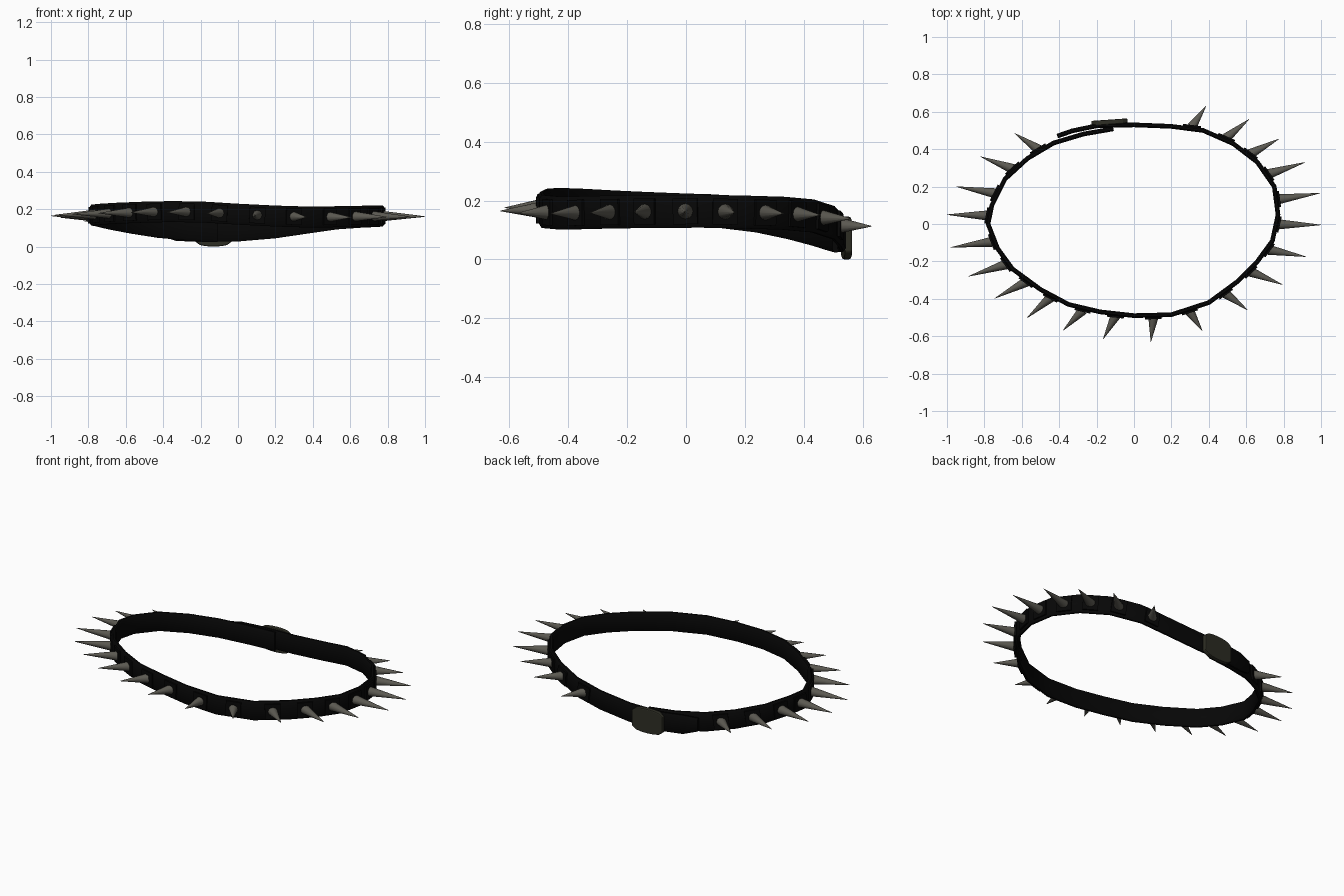
import bpy, bmesh, math
from mathutils import Vector, Matrix
from mathutils.geometry import intersect_line_line_2d

if "Cube" in bpy.data.objects:
    bpy.data.objects.remove(bpy.data.objects["Cube"], do_unlink=True)


def make_material(name, color):
    mat = bpy.data.materials.new(name)
    mat.use_nodes = True
    mat.diffuse_color = (*color, 1)
    bsdf = next(n for n in mat.node_tree.nodes if n.type == 'BSDF_PRINCIPLED')
    bsdf.inputs["Base Color"].default_value = (*color, 1)
    return mat


leather = make_material("black leather", (0.002, 0.002, 0.002))
metal = make_material("dull metal", (0.105, 0.1, 0.083))
dark_metal = make_material("dark olive metal", (0.027, 0.027, 0.018))


def make_object(name, bm, mat, smooth=False):
    bmesh.ops.recalc_face_normals(bm, faces=bm.faces)
    mesh = bpy.data.meshes.new(name)
    bm.to_mesh(mesh)
    bm.free()
    mesh.materials.append(mat)
    obj = bpy.data.objects.new(name, mesh)
    bpy.context.collection.objects.link(obj)
    if smooth:
        bpy.ops.object.select_all(action='DESELECT')
        bpy.context.view_layer.objects.active = obj
        obj.select_set(True)
        bpy.ops.object.shade_smooth_by_angle(angle=math.radians(40))
    return obj


# Centre line of the strap: inner end, left-hand side, front, other side, outer tail
path = [Vector(p) for p in (
    (-.11, .509, .08), (-.27, .481, .088), (-.43, .433, .103), (-.57, .35, .125),
    (-.69, .24, .148), (-.76, .1, .165), (-.78, 0, .168), (-.73, -.13, .173),
    (-.65, -.24, .178), (-.5, -.35, .184), (-.35, -.43, .187), (-.18, -.47, .184),
    (0, -.49, .173), (.2, -.485, .163), (.4, -.42, .157), (.55, -.31, .16),
    (.66, -.2, .162), (.74, -.09, .163), (.77, .05, .164), (.75, .2, .161),
    (.66, .33, .157), (.53, .43, .148), (.37, .5, .125), (.2, .522, .1),
    (0, .53, .083), (-.2, .525, .081), (-.33, .498, .086), (-.41, .47, .095))]
HALF_H, HALF_T = 0.056, 0.0125
UP = Vector((0, 0, 1))


def outward(tangent):
    return Vector((tangent.y, -tangent.x, 0)).normalized()


# Strap: a chamfered section swept along the open path, narrowing at the tail
section = [(-HALF_T, -.8), (-.4 * HALF_T, -1), (.4 * HALF_T, -1), (HALF_T, -.8),
           (HALF_T, .8), (.4 * HALF_T, 1), (-.4 * HALF_T, 1), (-HALF_T, .8)]
bm = bmesh.new()
rings = []
for i, p in enumerate(path):
    n = outward(path[min(i + 1, len(path) - 1)] - path[max(i - 1, 0)])
    half = HALF_H * (.7 if i == len(path) - 1 else 1)
    rings.append([bm.verts.new(p + n * t + UP * h * half) for t, h in section])
for a, b in zip(rings, rings[1:]):
    for k in range(len(section)):
        m = (k + 1) % len(section)
        bm.faces.new((a[k], a[m], b[m], b[k]))
bm.faces.new(rings[0])
bm.faces.new(rings[-1])
make_object("strap", bm, leather, True)

# Spikes point away from the middle of the loop; each sits on a square leather pad
tips = [(.385, .63), (.615, .56), (.775, .455), (.915, .33), (.995, .165),
        (1, -.005), (.92, -.175), (.795, -.325), (.607, -.46), (.365, -.57),
        (.09, -.63), (-.165, -.615), (-.38, -.57), (-.573, -.503), (-.745, -.398),
        (-.885, -.28), (-.98, -.125), (-1, .05), (-.95, .2), (-.82, .36), (-.638, .485)]


def strap_point(tip):
    # The spikes at the middle of the front lean slightly sideways
    leaning = tip.y < 0 and -.5 < tip.x < .3
    middle = Vector((.15 if leaning else 0, .02))
    for a, b in zip(path[1:25], path[2:25]):
        hit = intersect_line_line_2d(middle, tip, a.xy, b.xy)
        if hit:
            f = (hit - a.xy).length / (b.xy - a.xy).length
            return a.lerp(b, f), (b - a).normalized()


def oriented(origin, x, y, z):
    m = Matrix((x, y, z)).transposed().to_4x4()
    m.translation = origin
    return m


for i, t in enumerate(tips):
    tip = Vector(t)
    base, tangent = strap_point(tip)
    n = outward(tangent)
    # Pad, following the slope of the strap
    bm = bmesh.new()
    place = oriented(base + n * (HALF_T + .002), tangent, n, tangent.cross(n))
    bmesh.ops.create_cube(bm, size=1, matrix=place @ Matrix.Diagonal((.085, .014, .088, 1)))
    make_object(f"spike_pad_{i + 1}", bm, leather)
    # Spike
    start = base + n * HALF_T
    axis = Vector((tip.x, tip.y, base.z - .003)) - start
    turn = axis.to_track_quat('Z', 'Y').to_matrix().to_4x4()
    bm = bmesh.new()
    bmesh.ops.create_cone(bm, cap_ends=True, segments=12, radius1=.027, radius2=.001,
                          depth=axis.length,
                          matrix=Matrix.Translation(start + axis / 2) @ turn)
    make_object(f"spike_{i + 1}", bm, metal, True)

# Buckle plate with arched upper and lower edges and rounded corners
bm = bmesh.new()
outline = []
for side in (1, -1):
    for k in range(9):
        s = side * (1 - k / 4)
        outline.append(bm.verts.new((.097 * s, 0, side * (.073 - .012 * s**2 - .014 * s**8))))
face = bm.faces.new(outline)
extruded = bmesh.ops.extrude_face_region(bm, geom=[face])["geom"]
bmesh.ops.translate(bm, verts=[g for g in extruded if isinstance(g, bmesh.types.BMVert)],
                    vec=(0, .026, 0))
buckle = make_object("buckle", bm, dark_metal)
buckle.location = (-.13, .532, .073)
buckle.rotation_euler.z = math.radians(4)
bevel = buckle.modifiers.new("soft edge", 'BEVEL')
bevel.width = .006
bevel.segments = 2
